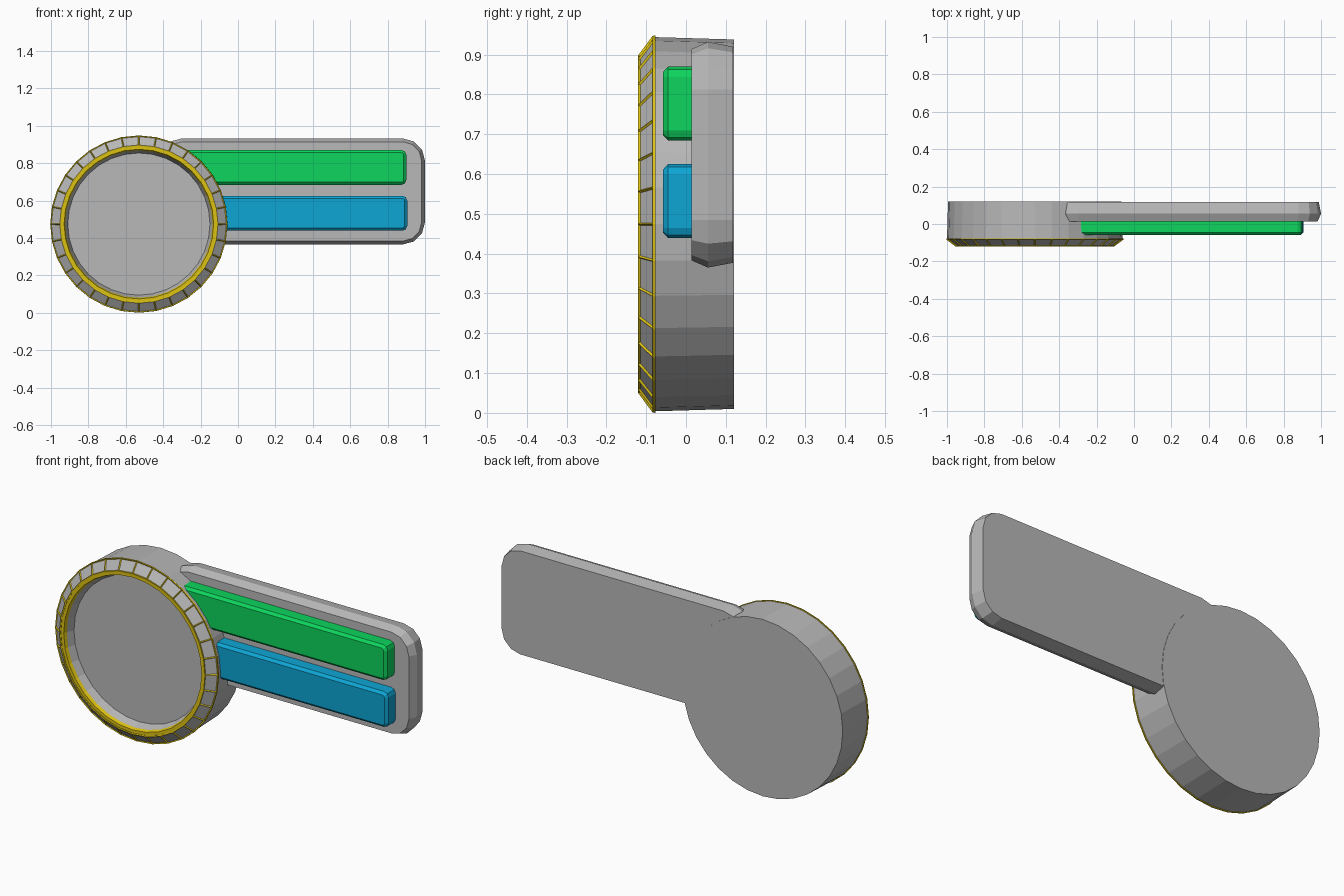
import bpy, bmesh, math

if "Cube" in bpy.data.objects:
    bpy.data.objects.remove(bpy.data.objects["Cube"])

CX, CZ, N = -0.53, 0.474, 32


def material(name, rgb):
    m = bpy.data.materials.new(name)
    m.diffuse_color = (*rgb, 1)
    m.use_nodes = True
    m.node_tree.nodes["Principled BSDF"].inputs["Base Color"].default_value = m.diffuse_color
    return m


GREY = material("grey", (0.48, 0.48, 0.48))
GOLD = material("gold", (0.72, 0.54, 0.006))
GREEN = material("green", (0.004, 0.66, 0.11))
BLUE = material("blue", (0.004, 0.38, 0.66))


def loft(name, loops, mats, caps=True, gold_bands=()):
    """Join equal-length closed loops of points; bands listed become material 1."""
    bm = bmesh.new()
    rings = [[bm.verts.new(p) for p in loop] for loop in loops]
    for b, (r0, r1) in enumerate(zip(rings, rings[1:])):
        n = len(r0)
        for i in range(n):
            f = bm.faces.new((r0[i], r0[(i + 1) % n], r1[(i + 1) % n], r1[i]))
            f.material_index = 1 if b in gold_bands else 0
    if caps:
        bm.faces.new(rings[0])
        bm.faces.new(rings[-1])
    bmesh.ops.recalc_face_normals(bm, faces=bm.faces)
    me = bpy.data.meshes.new(name)
    bm.to_mesh(me)
    bm.free()
    for m in mats:
        me.materials.append(m)
    ob = bpy.data.objects.new(name, me)
    bpy.context.collection.objects.link(ob)
    return ob


def circle(r, y):
    return [(CX + r * math.sin(2 * math.pi * i / N), y,
             CZ + r * math.cos(2 * math.pi * i / N)) for i in range(N)]


def rounded(x0, x1, z0, z1, radius, inset, y, seg):
    """Rounded rectangle in the xz plane, shrunk by inset."""
    pts = []
    rr = radius - inset
    for k, (cx, cz) in enumerate(((x1 - radius, z1 - radius), (x0 + radius, z1 - radius),
                                  (x0 + radius, z0 + radius), (x1 - radius, z0 + radius))):
        for s in range(seg + 1):
            a = math.pi / 2 * (k + s / seg)
            pts.append((cx + rr * math.cos(a), y, cz + rr * math.sin(a)))
    return pts


# Round drum with chamfered front, gold lip and recessed face
profile = [(0.464, 0.12), (0.47, -0.08), (0.42, -0.117), (0.40, -0.117),
           (0.394, -0.10), (0.38, -0.06)]
loft("round_drum", [circle(r, y) for r, y in profile], [GREY, GOLD], gold_bands=(2, 3))

# Gold edging bars over the chamfer
trim = loft("gold_edging", [circle(0.47, -0.08), circle(0.42, -0.117)], [GOLD], caps=False)
wire = trim.modifiers.new("bars", 'WIREFRAME')
wire.thickness = 0.01
wire.use_even_offset = False
wire.use_boundary = True

# Back plate reaching right from the drum
loft("arm_plate", [rounded(-0.42, 1.0, 0.365, 0.932, 0.12, i, y, 3)
                   for i, y in ((0.012, 0.118), (0, 0.055), (0.018, 0.014))], [GREY])

# Two raised coloured bars
for name, z0, x0, x1, mat in (("green_bar", 0.684, -0.33, 0.9, GREEN),
                              ("blue_bar", 0.439, -0.2, 0.905, BLUE)):
    loft(name, [rounded(x0, x1, z0, z0 + 0.186, 0.026, i, y, 2)
                for i, y in ((0, 0.03), (0, -0.045), (0.014, -0.058))], [mat])
